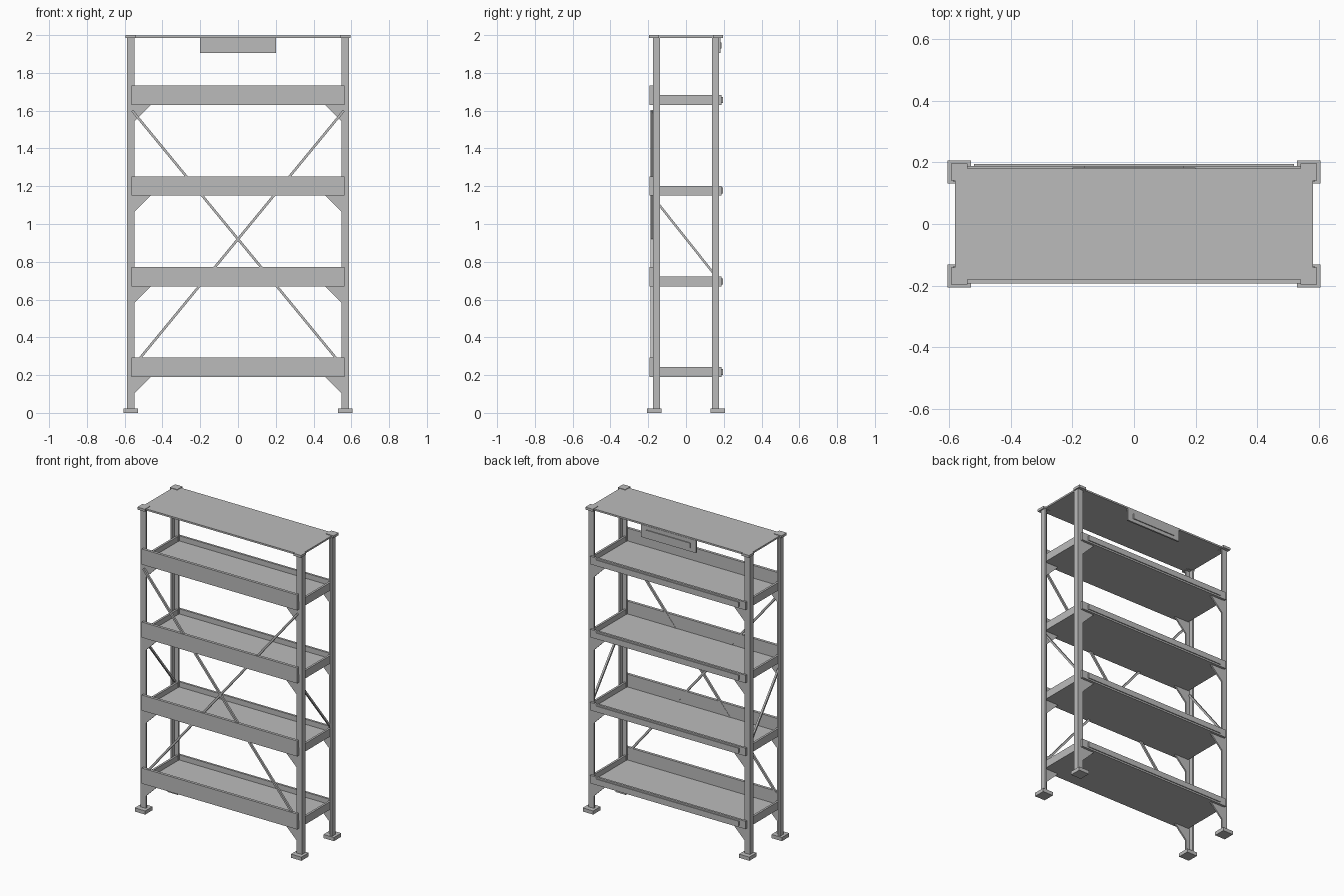
import bpy
import bmesh
from mathutils import Vector

if "Cube" in bpy.data.objects:
    bpy.data.objects.remove(bpy.data.objects["Cube"])

metal = bpy.data.materials.new("grey_metal")
metal.use_nodes = True
grey = (0.5, 0.5, 0.5, 1)
metal.diffuse_color = grey
metal.node_tree.nodes["Principled BSDF"].inputs["Base Color"].default_value = grey


def finish(name, bm):
    bmesh.ops.recalc_face_normals(bm, faces=bm.faces)
    mesh = bpy.data.meshes.new(name)
    bm.to_mesh(mesh)
    bm.free()
    mesh.materials.append(metal)
    obj = bpy.data.objects.new(name, mesh)
    bpy.context.collection.objects.link(obj)
    return obj


def box(name, xs, ys, zs):
    """Box spanning the given ranges."""
    bm = bmesh.new()
    bmesh.ops.create_cube(bm, size=1)
    for v in bm.verts:
        for i, (a, b) in enumerate((xs, ys, zs)):
            v.co[i] = a if v.co[i] < 0 else b
    return finish(name, bm)


def prism(name, points, direction):
    """Flat outline pushed along a direction."""
    bm = bmesh.new()
    face = bm.faces.new([bm.verts.new(p) for p in points])
    out = bmesh.ops.extrude_face_region(bm, geom=[face])
    moved = [g for g in out["geom"] if isinstance(g, bmesh.types.BMVert)]
    bmesh.ops.translate(bm, verts=moved, vec=direction)
    return finish(name, bm)


def bar(name, start, end, width):
    """Thin square brace between two points."""
    a, b = Vector(start), Vector(end)
    bm = bmesh.new()
    bmesh.ops.create_cube(bm, size=1)
    bmesh.ops.scale(bm, verts=bm.verts, vec=(width, width, (b - a).length))
    obj = finish(name, bm)
    obj.location = (a + b) / 2
    obj.rotation_euler = (b - a).to_track_quat("Z", "Y").to_euler()
    return obj


POST_X, POST_Y = 0.568, 0.169

# Corner uprights: angle profile, square foot and cap
profile = [(0.587, 0.175), (0.548, 0.175), (0.548, 0.163),
           (0.575, 0.163), (0.575, 0.137), (0.587, 0.137)]
for sx, side in ((-1, "right"), (1, "left")):
    for sy, end in ((-1, "front"), (1, "back")):
        tag = f"{end}_{side}"
        prism(f"upright_{tag}", [(sx * x, sy * y, 0.01) for x, y in profile], (0, 0, 1.98))
        for part, half, zs in (("foot", 0.038, (0, 0.024)), ("cap", 0.027, (1.984, 2))):
            cx, cy = sx * POST_X, sy * POST_Y
            box(f"{part}_{tag}", (cx - half, cx + half), (cy - half, cy + half), zs)

# Top panel
box("top_panel", (-0.582, 0.582), (-0.181, 0.181), (1.986, 1.997))

# Shelves with rails, label strip and gussets
for n, z in enumerate((0.19, 0.67, 1.15, 1.63), 1):
    box(f"shelf_{n}", (-0.56, 0.56), (-0.178, 0.178), (z, z + 0.018))
    box(f"front_board_{n}", (-0.565, 0.565), (-0.194, -0.176), (z, z + 0.102))
    box(f"back_rail_{n}", (-0.565, 0.565), (0.175, 0.189), (z, z + 0.052))
    box(f"label_strip_{n}", (-0.52, 0.52), (0.186, 0.195), (z + 0.011, z + 0.042))
    for sx, side in ((-1, "right"), (1, "left")):
        box(f"side_rail_{n}_{side}", sorted((sx * 0.551, sx * 0.565)),
            (-0.176, 0.176), (z, z + 0.052))
        for sy, end in ((-1, "front"), (1, "back")):
            corner = [(0.552, 0), (0.46, 0), (0.552, -0.092)]
            prism(f"gusset_{n}_{end}_{side}",
                  [(sx * x, sy * 0.173, z + 0.002 + h) for x, h in corner],
                  (0, -sy * 0.01, 0))

# Front cross braces and side braces
for sx, side in ((-1, "right"), (1, "left")):
    bar(f"front_brace_{side}", (sx * 0.56, -0.181, 1.6), (-sx * 0.56, -0.181, 0.24), 0.013)
    bar(f"side_brace_{side}", (sx * POST_X, -0.153, 1.115), (sx * POST_X, 0.153, 0.73), 0.012)

# Sign plate hung under the back edge of the top panel
box("sign_plate", (-0.2, 0.2), (0.172, 0.183), (1.905, 1.988))
box("sign_strip", (-0.16, 0.16), (0.182, 0.189), (1.928, 1.962))
